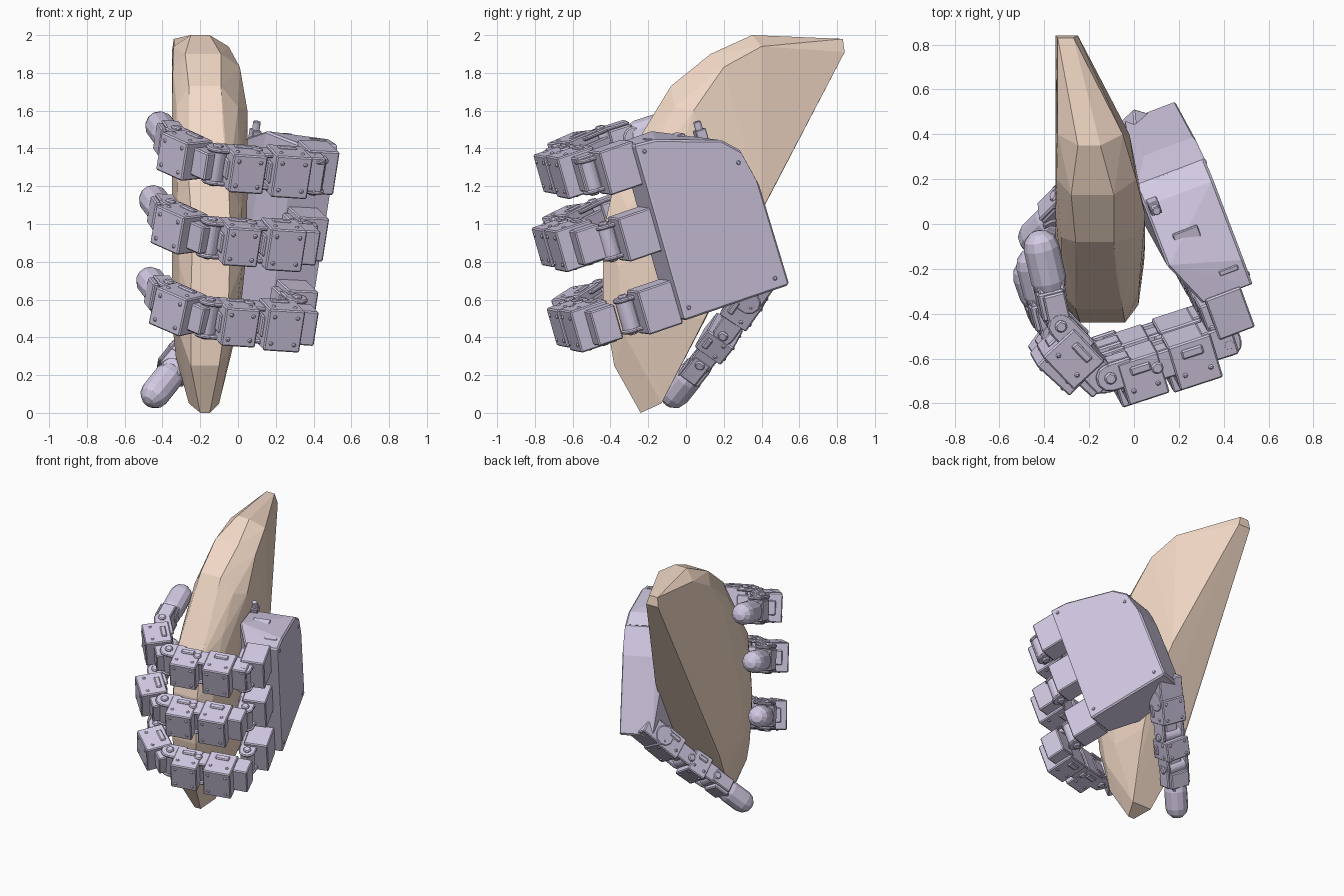
import bpy, bmesh
from math import pi, cos, sin
from mathutils import Vector as V, Matrix as M

if "Cube" in bpy.data.objects:
    bpy.data.objects.remove(bpy.data.objects["Cube"])


def material(name, col):
    m = bpy.data.materials.new(name)
    m.diffuse_color = (*col, 1)
    m.use_nodes = True
    m.node_tree.nodes["Principled BSDF"].inputs["Base Color"].default_value = m.diffuse_color
    return m


PEACH = material("peach", (0.90, 0.70, 0.57))
LILAC = material("lilac", (0.65, 0.59, 0.77))


def finish(bm, name, mat, bevel=0.0):
    bmesh.ops.recalc_face_normals(bm, faces=bm.faces)
    me = bpy.data.meshes.new(name)
    bm.to_mesh(me)
    bm.free()
    ob = bpy.data.objects.new(name, me)
    bpy.context.collection.objects.link(ob)
    me.materials.append(mat)
    if bevel:
        b = ob.modifiers.new("bevel", "BEVEL")
        b.width, b.segments, b.limit_method = bevel, 1, "ANGLE"
    return ob


def hull(bm, pts):
    vs = [bm.verts.new(p) for p in pts]
    bmesh.ops.convex_hull(bm, input=vs, use_existing_faces=False)
    loose = [v for v in vs if v.is_valid and not v.link_faces]
    bmesh.ops.delete(bm, geom=loose, context="VERTS")


def frame(p, d, side):
    # local x runs along the part, y across it, z away from the held object
    d = d.normalized()
    n = d.cross(side).normalized()
    s = n.cross(d)
    m = M((d, s, n)).transposed().to_4x4()
    m.translation = p
    return m


def box(bm, m, c, size):
    bmesh.ops.create_cube(bm, size=1, matrix=m @ M.Translation(c) @ M.Diagonal((*size, 1)))


def cyl(bm, m, c, r, depth, axis="Z", n=10):
    rot = M.Rotation(pi / 2, 4, "X") if axis == "Y" else M.Identity(4)
    bmesh.ops.create_cone(bm, cap_ends=True, segments=n, radius1=r, radius2=r,
                          depth=depth, matrix=m @ M.Translation(c) @ rot)


# held object: faceted convex body with a flat back and flat left side
bm = bmesh.new()
front = [(-.24, 0, -.2, -.15), (-.38, .25, -.25, -.1), (-.44, .6, -.25, -.05),
         (-.44, .95, -.24, -.04), (-.38, 1.22, -.26, -.05), (-.22, 1.5, -.25, -.08),
         (-.08, 1.73, -.26, -.09), (.13, 1.9, -.28, -.09), (.35, 2, -.25, -.15),
         (.83, 1.98, -.34, -.27)]
back = [(-.13, .05, -.26, -.1), (0, .3, -.33, -.05), (.1, .5, -.35, 0), (.2, .7, -.35, .02),
        (.4, 1.07, -.35, -.02), (.84, 1.91, -.35, -.25)]
sides = [(-.2, .5, -.35, .01), (-.17, .85, -.35, .045), (-.08, 1.2, -.35, .05),
         (.04, 1.6, -.35, .05), (.2, 1.83, -.345, .01), (.4, 1.94, -.34, -.05)]
cheeks = [(-.33, .42, -.31, -.02), (-.36, .78, -.31, .02), (-.31, 1.08, -.32, .02),
          (-.2, 1.36, -.325, .01), (-.06, 1.62, -.325, 0)]
hull(bm, [(x, y, z) for y, z, a, b in front + back + sides + cheeks for x in (a, b)])
finish(bm, "held_object", PEACH)

# hand axes: F along the palm, L across the fingers, N out of the hand's back
F = V((.32, -.88, -.30)).normalized()
L = V((-.16, .30, -.94))
L = (L - F * L.dot(F)).normalized()
N = F.cross(L)
A = V((.53, -.27, 1.42))
palm = frame(A, F, L)

# palm: thick plate with a cut wrist corner and a sloping inner front edge
bm = bmesh.new()
outline = [(0, 0), (-.12, .01), (-.48, .13), (-.56, .21), (-.61, .42), (-.62, .98), (0, .98)]
hull(bm, [palm @ V((a, b, 0)) for a, b in outline]
     + [palm @ V((a, b, -.24)) for a, b in outline]
     + [palm @ V((min(a, -.22), b, -.33)) for a, b in outline[1:] if a > -.58])
finish(bm, "palm", LILAC, .01)

# palm fittings: screws, top peg, connector ribs, inner pads
bm = bmesh.new()
for a, b in ((-.04, .05), (-.53, .27), (-.04, .92), (-.55, .92)):
    cyl(bm, palm, (a, b, 0), .013, .012, n=6)
box(bm, palm, (-.47, .13, -.29), (.06, .1, .05))
cyl(bm, palm, (-.47, .07, -.29), .022, .07, "Y", 6)
box(bm, palm, (-.3, .08, -.2), (.07, .06, .12))
for i in range(5):
    box(bm, palm, (-.1 - i * .05, .02 + i * .018, -.08), (.025, .035, .09))
finish(bm, "palm_fittings", LILAC, .004)


def bracket(bm, m, x0, x1, w, t, z=0):
    # two ear plates, a core block and a pivot drum with end screws
    x, l = (x0 + x1) / 2, x1 - x0
    for s in (-1, 1):
        box(bm, m, (x, s * w / 2, z), (l, .022, t))
        cyl(bm, m, (x1, s * w / 2, z), t / 2, .022, "Y")
        cyl(bm, m, (x1, s * (w / 2 + .012), z), .03, .025, "Y", 6)
    box(bm, m, (x, 0, z - .01), (l, w * .6, t * .7))
    cyl(bm, m, (x1, 0, z), t * .42, w, "Y")


def housing(bm, m, x, l, w, t, z):
    # motor box with screws on the outer face and slotted sides
    box(bm, m, (x, 0, z), (l, w, t))
    for i in (-1, 1):
        for j in (-1, 1):
            cyl(bm, m, (x + i * l * .32, j * w * .32, z + t / 2), .014, .014, n=6)
            cyl(bm, m, (x + i * l * .3, j * w / 2, z + t * .2), .014, .014, "Y", 6)
        box(bm, m, (x, i * w / 2, z - t * .25), (l * .5, .02, t * .2))
    box(bm, m, (x + l / 2, 0, z), (.02, w * .5, t * .5))


def fingertip(bm, m, x0, x1, r):
    pts = []
    for x, sgn in ((x0, -1), (x1, 1)):
        for k in range(4):
            a = k * pi / 6
            n = 12 if k < 3 else 1
            for j in range(n):
                b = j * pi / 6
                pts.append(m @ V((x + sgn * r * sin(a), r * cos(a) * cos(b), r * cos(a) * sin(b))))
    hull(bm, pts)


def distal(bm, p, q, side):
    m, l = frame(p, q - p, side), (q - p).length
    box(bm, m, (l * .22, 0, .01), (l * .3, .15, .12))
    for s in (-1, 1):
        box(bm, m, (l * .14, s * .085, 0), (l * .42, .02, .1))
    cyl(bm, m, (l * .36, 0, 0), .062, .12)


def tip(name, p, q, side, r=.08):
    bm = bmesh.new()
    m, l = frame(p, q - p, side), (q - p).length
    fingertip(bm, m, l * .45, l - r, r)
    finish(bm, name, LILAC)


# three fingers curling round the held object; the lower ones curl less
path = [(.31, -.52), (-.12, -.66), (-.34, -.43), (-.43, -.03)]
fingers = (("upper", .12, 0, 0, .03, 0), ("middle", .49, -.03, -.01, .03, .07),
           ("lower", .87, -.04, .07, -.02, .2))
for name, b, dx, dy, lift, uncurl in fingers:
    p0 = A + L * b - N * .14

    def at(x, y, k=0):
        x, y = x + dx - k * .08, y + dy - k
        return V((x, y, p0.z + lift + k * .25 - (L.x * (x - p0.x) + L.y * (y - p0.y)) / L.z))

    p1, p2, p3, p4 = [at(*p, k) for p, k in zip(path, (0, 0, uncurl * .4, uncurl))]
    bm = bmesh.new()
    # root block on the palm edge
    m = frame(p0 + V((0, 0, lift / 2)), F, L)
    box(bm, m, (.09, 0, 0), (.2, .24, .17))
    box(bm, m, (.09, 0, -.09), (.14, .18, .06))
    bracket(bm, m, .12, .23, .17, .12, -.05)
    # proximal link
    m, l = frame(p1, p2 - p1, L), (p2 - p1).length
    box(bm, m, (-.06, 0, .01), (.14, .19, .14))
    housing(bm, m, .07, .2, .23, .21, .05)
    bracket(bm, m, .05, .24, .18, .13, .02)
    housing(bm, m, l * .69, .19, .21, .2, .05)
    bracket(bm, m, l * .75, l, .18, .13)
    # middle link
    m, l = frame(p2, p3 - p2, L), (p3 - p2).length
    box(bm, m, (.03, 0, .03), (.12, .15, .13))
    housing(bm, m, l * .54, .21, .21, .19, .06)
    bracket(bm, m, l * .5, l, .17, .12)
    distal(bm, p3, p4, L)
    finish(bm, name + "_finger", LILAC, .007)
    tip(name + "_fingertip", p3, p4, L)

# thumb reaching down behind the held object
t = [V(p) for p in ((.02, .37, .66), (-.14, .22, .45), (-.28, .10, .30), (-.48, -.10, .05))]
out = V((0, .88, -.47))
bm = bmesh.new()
for p, q in zip(t[:2], t[1:3]):
    side = out.cross(q - p).normalized()
    m, l = frame(p, q - p, side), (q - p).length
    housing(bm, m, l * .38, l * .6, .19, .17, .0)
    bracket(bm, m, l * .5, l, .16, .12)
side = out.cross(t[3] - t[2]).normalized()
distal(bm, t[2], t[3], side)
# thumb mount under the palm
m = frame(t[0], t[1] - t[0], out.cross(t[1] - t[0]).normalized())
box(bm, m, (-.04, 0, .0), (.16, .19, .15))
cyl(bm, m, (.04, 0, 0), .075, .2, "Y")
finish(bm, "thumb", LILAC, .007)
tip("thumb_tip", t[2], t[3], side)
